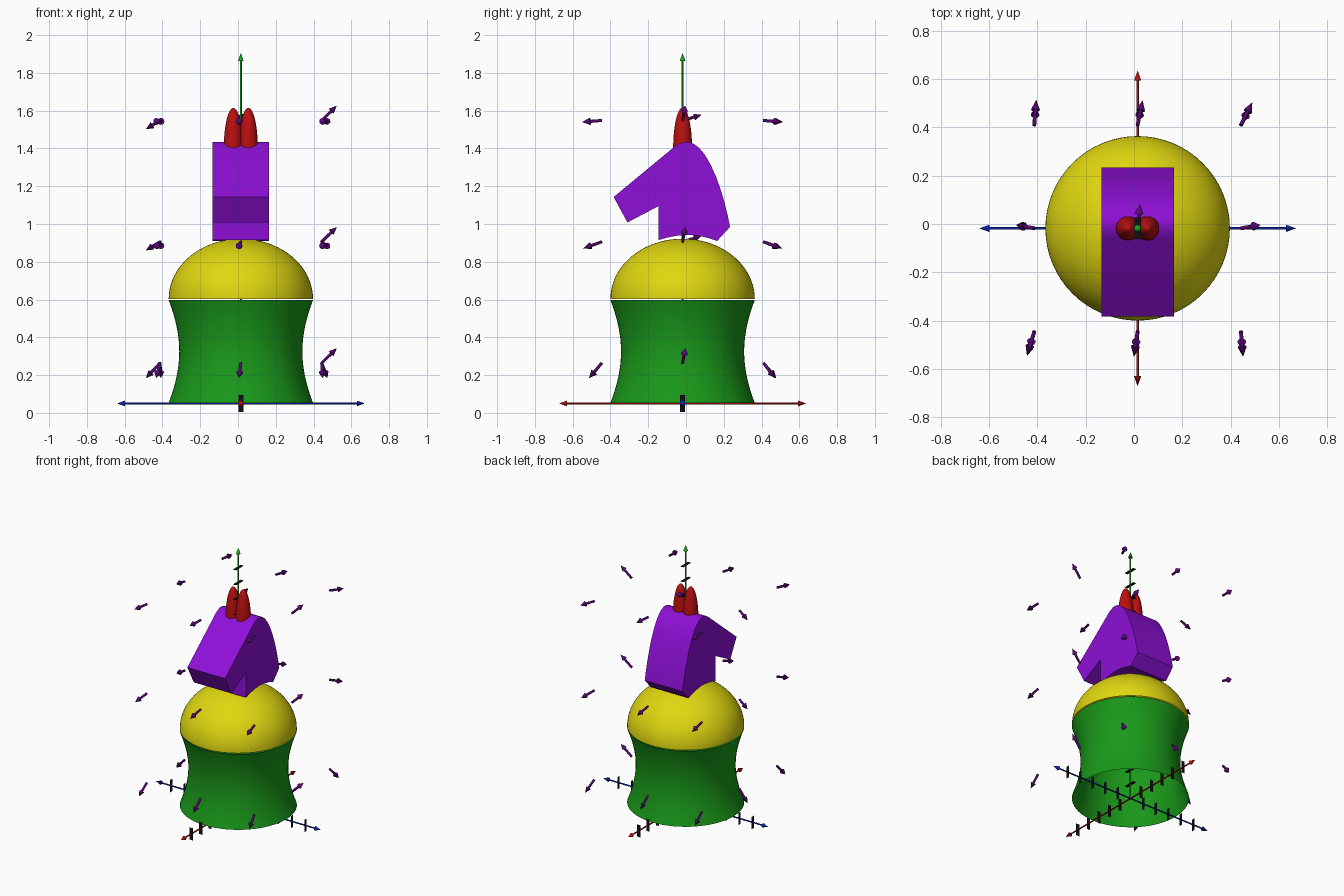
import bpy, bmesh, math
from mathutils import Vector, Matrix

if "Cube" in bpy.data.objects:
    bpy.data.objects.remove(bpy.data.objects["Cube"])

CX, CY, Z0 = 0.015, -0.018, 0.05     # origin of the plotted axes
U = 0.107                            # one graph unit
O = Vector((CX, CY, Z0))


def mat(name, rgb):
    m = bpy.data.materials.new(name)
    m.diffuse_color = (*rgb, 1)
    m.use_nodes = True
    m.node_tree.nodes["Principled BSDF"].inputs["Base Color"].default_value = m.diffuse_color
    return m


GREEN = mat("green", (0.01, 0.32, 0.01))
YELLOW = mat("yellow", (0.75, 0.68, 0.005))
PURPLE = mat("purple", (0.27, 0.005, 0.68))
DARK = mat("dark_purple", (0.1, 0.002, 0.18))
RED = mat("red", (0.5, 0.005, 0.005))
BLUE = mat("blue", (0.005, 0.02, 0.5))
LINE = mat("axis_green", (0.01, 0.4, 0.01))
BLACK = mat("black", (0.005, 0.005, 0.005))


def finish(name, bm, material, smooth=True):
    me = bpy.data.meshes.new(name)
    bm.to_mesh(me)
    bm.free()
    ob = bpy.data.objects.new(name, me)
    bpy.context.collection.objects.link(ob)
    me.materials.append(material)
    if smooth:
        bpy.ops.object.select_all(action='DESELECT')
        ob.select_set(True)
        bpy.context.view_layer.objects.active = ob
        bpy.ops.object.shade_smooth_by_angle(angle=math.radians(35))
    return ob


def lathe(name, profile, x, y, material, n=64):
    bm = bmesh.new()
    vs = [bm.verts.new((x + r, y, z)) for r, z in profile]
    es = [bm.edges.new(p) for p in zip(vs, vs[1:])]
    bmesh.ops.spin(bm, geom=vs + es, cent=(x, y, 0), axis=(0, 0, 1),
                   angle=2 * math.pi, steps=n)
    bmesh.ops.remove_doubles(bm, verts=bm.verts, dist=1e-5)
    bmesh.ops.recalc_face_normals(bm, faces=bm.faces)
    return finish(name, bm, material)


def arrow(bm, a, b, r, head_r, head_len):
    d = b - a
    rot = d.to_track_quat('Z', 'Y').to_matrix().to_4x4()
    u = d.normalized()
    neck = b - u * head_len
    for p, q, r1, r2 in ((a, neck, r, r), (neck, b, head_r, 0)):
        bmesh.ops.create_cone(bm, cap_ends=True, segments=12, radius1=r1, radius2=r2,
                              depth=(q - p).length,
                              matrix=Matrix.Translation((p + q) / 2) @ rot)


# Body: open tube with a hyperbolic waist
tube = []
for i in range(25):
    t = i / 24 * 2 - 1
    tube.append((math.sqrt(0.326**2 + (0.382**2 - 0.326**2) * t * t), 0.325 + 0.272 * t))
lathe("body", tube, CX, CY, GREEN)

# Shoulder dome: half ellipsoid, open below
dome = [(0.382 * math.cos(a), 0.604 + 0.318 * math.sin(a))
        for a in (math.pi / 2 * i / 20 for i in range(21))]
lathe("dome", dome, CX, CY, YELLOW)

# Ears: two pointed half ellipsoids
for side in (-1, 1):
    ear = [(0.05 * math.cos(a), 1.40 + 0.215 * math.sin(a))
           for a in (math.pi / 2 * i / 16 for i in range(17))]
    lathe("ear", ear, CX + side * 0.04, CY, RED, 32)

# Head: side profile (y, z) extruded across x
crest = [(-0.06, 1.41), (-0.035, 1.426), (-0.01, 1.434), (0.015, 1.434), (0.04, 1.425),
         (0.07, 1.403), (0.1, 1.366), (0.13, 1.315), (0.16, 1.248), (0.185, 1.178),
         (0.205, 1.11), (0.222, 1.04), (0.233, 0.985)]
belly = [(0.165, 0.91), (0.12, 0.925), (0.07, 0.937), (0.01, 0.943), (-0.05, 0.938),
         (-0.1, 0.928), (-0.145, 0.915)]
profile = [(-0.31, 1.008), (-0.383, 1.143)] + crest + belly + [(-0.145, 1.095)]
bm = bmesh.new()
face = bm.faces.new([bm.verts.new((-0.135, y, z)) for y, z in profile])
new = bmesh.ops.extrude_face_region(bm, geom=[face])["geom"]
bmesh.ops.translate(bm, vec=(0.3, 0, 0),
                    verts=[g for g in new if isinstance(g, bmesh.types.BMVert)])
bm.faces.ensure_lookup_table()
if not any(len(f.verts) > 4 and f.calc_center_median().x < -0.13 for f in bm.faces):
    bm.faces.new([v for v in face.verts])
bmesh.ops.recalc_face_normals(bm, faces=bm.faces)
finish("head", bm, PURPLE)

# Axes: thin shafts with cone tips
for name, d, length, both, m in (("depth_axis", Vector((0, 1, 0)), 0.654, True, RED),
                                 ("width_axis", Vector((1, 0, 0)), 0.656, True, BLUE),
                                 ("height_axis", Vector((0, 0, 1)), 1.855, False, LINE)):
    bm = bmesh.new()
    arrow(bm, O, O + d * length, 0.005, 0.015, 0.042)
    if both:
        arrow(bm, O, O - d * length, 0.005, 0.015, 0.042)
    finish(name, bm, m)

# Ticks: flat plates across each axis
bm = bmesh.new()


def tick(c, u, v):
    bm.faces.new([bm.verts.new(c + u * a * 0.013 + v * b * 0.044)
                  for a, b in ((-1, -1), (1, -1), (1, 1), (-1, 1))])


X, Y, Z = Vector((1, 0, 0)), Vector((0, 1, 0)), Vector((0, 0, 1))
for i in range(-5, 6):
    if i:
        tick(O + X * U * i, Y, Z)
        tick(O + Y * U * i, X, Z)
for i in range(1, 17):
    tick(O + Z * U * i, X, Y)
finish("ticks", bm, BLACK, False)

# Direction field: 3 x 3 x 3 small arrows
flow = {(-1, -1): (-0.3, -1), (0, -1): (-0.15, -1), (1, -1): (0.08, -1),
        (-1, 1): (0.08, 1), (0, 1): (0.2, 1), (1, 1): (0.45, 0.9)}
lift = {2: -0.08, 8: -0.035, 14: -0.008}
bm = bmesh.new()
for level, dz in lift.items():
    for i in (-1, 0, 1):
        for j in (-1, 0, 1):
            if j:
                h = Vector(flow[i, j]).normalized() * math.sqrt(0.105**2 - dz * dz)
                d = Vector((h.x, h.y, dz))
            elif i > 0:
                d = Vector((0.08, 0.014, 0.078))
            elif i < 0:
                d = Vector((-0.075, 0.014, min(-0.046, dz)))
            else:
                d = Vector((0.01, 0.1, 0.03))
            p = O + Vector((4 * U * i, 4 * U * j, U * level))
            arrow(bm, p, p + d, 0.008, 0.018, 0.04)
finish("field_arrows", bm, DARK)
